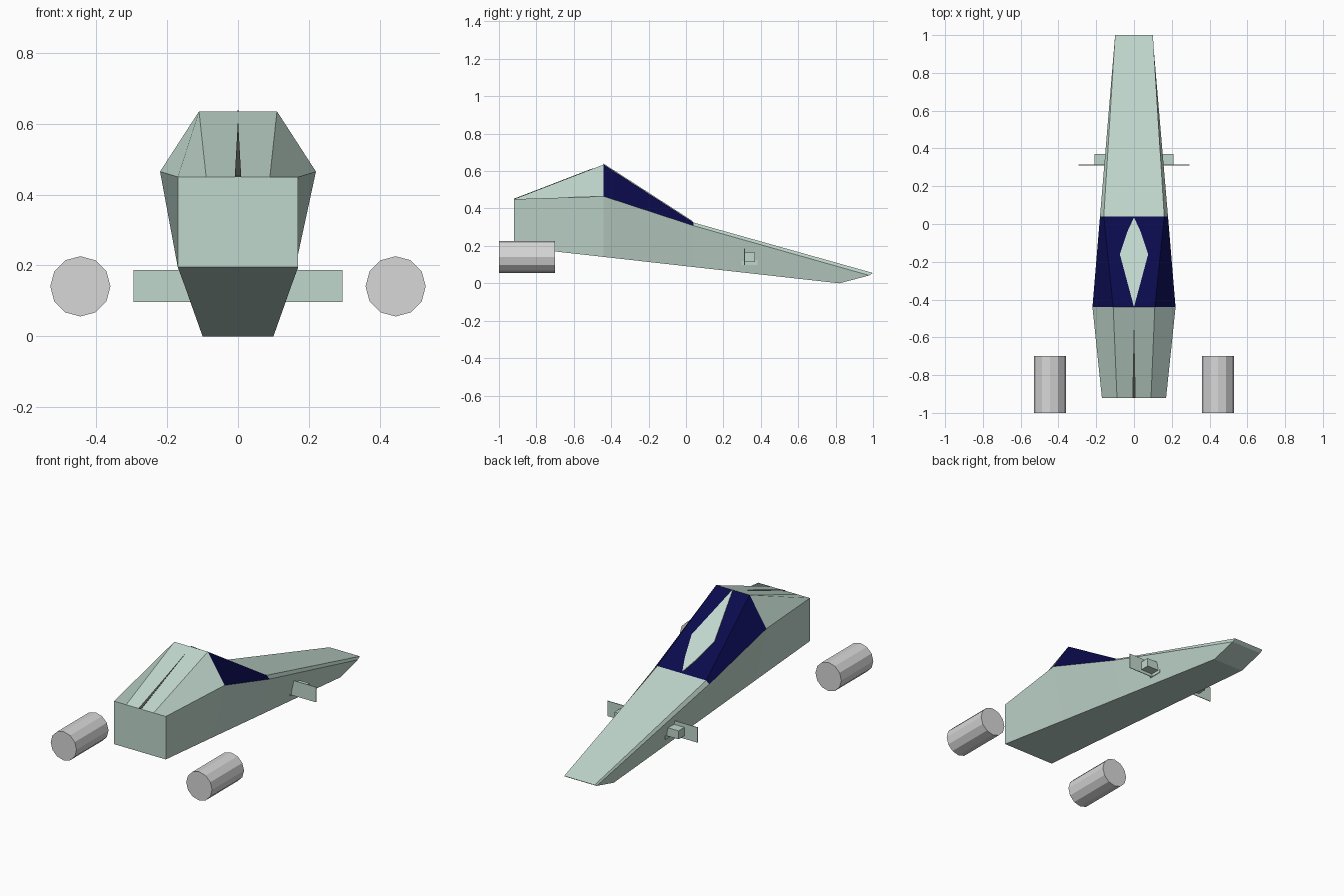
import bpy, bmesh, math
from mathutils import Matrix

cube = bpy.data.objects.get("Cube")
if cube:
    bpy.data.objects.remove(cube, do_unlink=True)


def make_material(name, color):
    mat = bpy.data.materials.new(name)
    mat.use_nodes = True
    mat.diffuse_color = (*color, 1)
    mat.node_tree.nodes["Principled BSDF"].inputs["Base Color"].default_value = (*color, 1)
    return mat


mint = make_material("pale_mint", (0.53, 0.68, 0.61))
navy = make_material("navy_glass", (0.003, 0.003, 0.07))
grey = make_material("light_grey", (0.68, 0.68, 0.68))
dark = make_material("dark_slot", (0.07, 0.075, 0.065))


def finish(bm, name, *mats):
    bmesh.ops.recalc_face_normals(bm, faces=bm.faces)
    mesh = bpy.data.meshes.new(name)
    bm.to_mesh(mesh)
    bm.free()
    for mat in mats:
        mesh.materials.append(mat)
    obj = bpy.data.objects.new(name, mesh)
    bpy.context.collection.objects.link(obj)
    return obj


def box(name, low, high, mat):
    bm = bmesh.new()
    size = [b - a for a, b in zip(low, high)]
    mid = [(a + b) / 2 for a, b in zip(low, high)]
    bmesh.ops.create_cube(bm, size=1, matrix=Matrix.Translation(mid) @ Matrix.Diagonal((*size, 1)))
    return finish(bm, name, mat)


def plate(name, outline, height, mat, thick=0.006):
    """Thin plate laid on a sloping surface whose height depends on y."""
    bm = bmesh.new()
    low = [bm.verts.new((x, y, height(y) - thick / 2)) for x, y in outline]
    top = [bm.verts.new((x, y, height(y) + thick / 2)) for x, y in outline]
    bm.faces.new(low)
    bm.faces.new(top)
    for i in range(len(low)):
        j = (i + 1) % len(low)
        bm.faces.new((low[i], low[j], top[j], top[i]))
    return finish(bm, name, mat)


# Hull: each station gives its roof edge, shoulder and keel edge on the left side
stations = [
    [(0.09, -0.92, 0.45), (0.17, -0.92, 0.45), (0.17, -0.92, 0.195)],
    [(0.11, -0.44, 0.635), (0.22, -0.44, 0.465), (0.15, -0.44, 0.141)],
    [(0.16, 0.04, 0.325), (0.18, 0.04, 0.308), (0.131, 0.04, 0.087)],
    [(0.10, 1.0, 0.055), (0.10, 0.98, 0.042), (0.10, 0.82, 0.0)],
]
bm = bmesh.new()
rings = []
for half in stations:
    left = [bm.verts.new(p) for p in half]
    right = [bm.verts.new((-x, y, z)) for x, y, z in reversed(half)]
    rings.append(left + right)
for s in range(len(rings) - 1):
    a, b = rings[s], rings[s + 1]
    for i in range(6):
        j = (i + 1) % 6
        face = bm.faces.new((a[i], a[j], b[j], b[i]))
        # Roof and upper flanks of the middle bay are glass
        if s == 1 and i in (0, 4, 5):
            face.material_index = 1
bm.faces.new(rings[0])
nose = rings[-1]
bm.faces.new((nose[0], nose[1], nose[4], nose[5]))
bm.faces.new((nose[1], nose[2], nose[3], nose[4]))
finish(bm, "hull", mint, navy)


# Kite-shaped spine on the canopy
def canopy_height(y):
    return 0.635 - (y + 0.44) * 0.31 / 0.48 + 0.002


plate("canopy_spine", [(0, -0.44), (0.075, -0.16), (0.035, -0.04), (0, 0.035),
                       (-0.035, -0.04), (-0.075, -0.16)], canopy_height, mint)


# Narrow slot along the engine cover
def cover_height(y):
    return 0.45 + (y + 0.92) * 0.185 / 0.48


plate("cover_slot", [(0, -0.50), (0.009, -0.92), (-0.009, -0.92)], cover_height, dark, 0.004)

# Side engines and steering vanes, mirrored
for side, label in ((1, "left"), (-1, "right")):
    bm = bmesh.new()
    bmesh.ops.create_cone(bm, cap_ends=True, segments=12, radius1=0.085, radius2=0.085, depth=0.3,
                          matrix=Matrix.Translation((side * 0.445, -0.85, 0.141))
                          @ Matrix.Rotation(math.pi / 2, 4, 'X'))
    finish(bm, label + "_engine", grey)

    def side_box(name, x0, x1, y0, y1, z0, z1):
        xs = sorted((side * x0, side * x1))
        box(label + name, (xs[0], y0, z0), (xs[1], y1, z1), mint)

    side_box("_vane_mount", 0.11, 0.21, 0.315, 0.37, 0.115, 0.165)
    side_box("_vane", 0.11, 0.295, 0.311, 0.315, 0.097, 0.187)
    side_box("_mount_pad", 0.130, 0.134, 0.297, 0.382, 0.097, 0.187)
